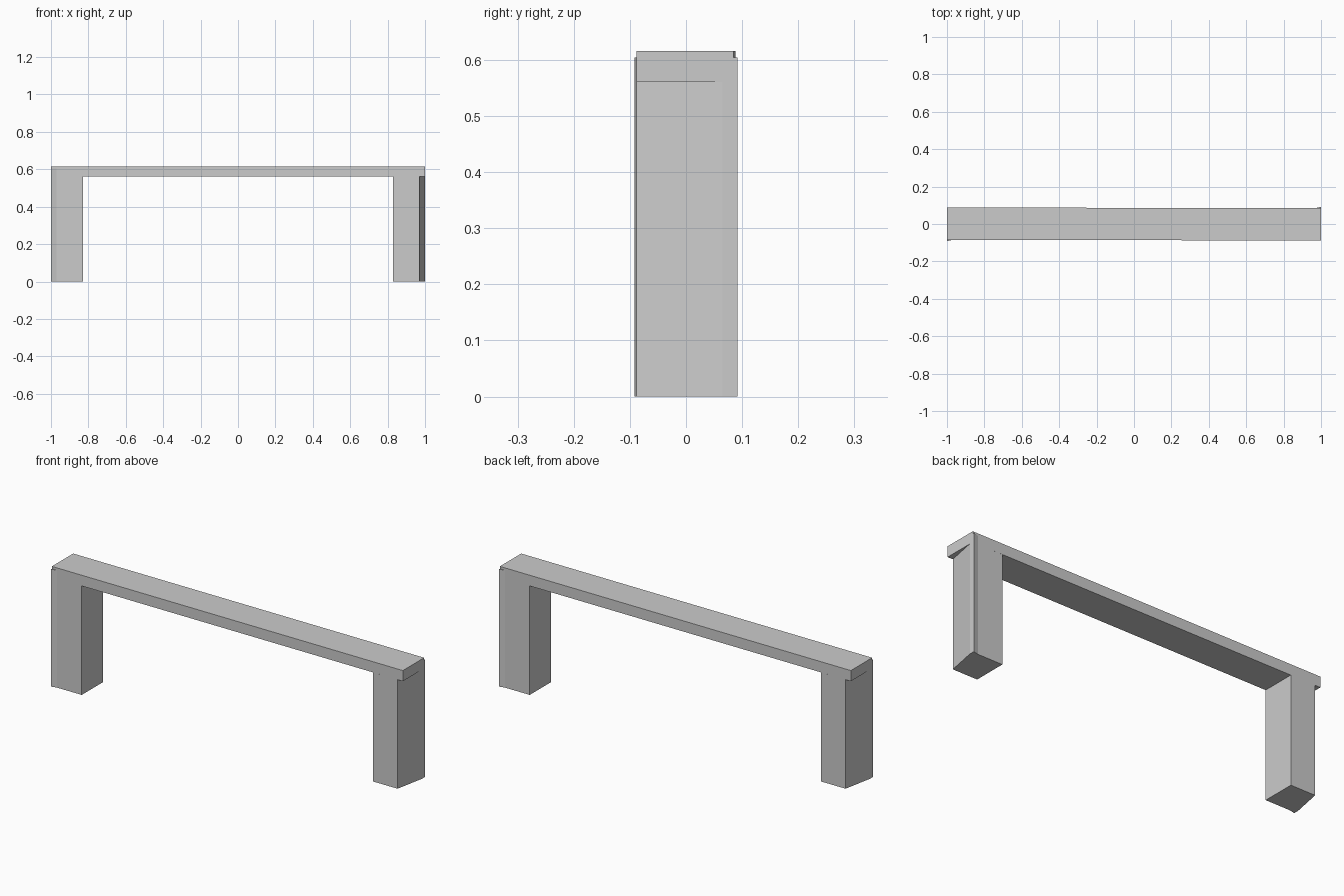
import bpy, bmesh
from math import pi
from mathutils import Matrix

if "Cube" in bpy.data.objects:
    bpy.data.objects.remove(bpy.data.objects["Cube"])

BEAM_BOTTOM, LIP_TOP, TOP = 0.561, 0.604, 0.616


def prism(name, outline, z0, z1, turned=False):
    """Extrude a plan outline from z0 to z1, optionally half-turned about z."""
    bm = bmesh.new()
    face = bm.faces.new([bm.verts.new((x, y, z0)) for x, y in outline])
    top = bmesh.ops.extrude_face_region(bm, geom=[face])["geom"]
    bmesh.ops.translate(bm, vec=(0, 0, z1 - z0),
                        verts=[v for v in top if isinstance(v, bmesh.types.BMVert)])
    if turned:
        bm.transform(Matrix.Rotation(pi, 4, "Z"))
    bmesh.ops.recalc_face_normals(bm, faces=bm.faces)
    mesh = bpy.data.meshes.new(name)
    bm.to_mesh(mesh)
    bm.free()
    obj = bpy.data.objects.new(name, mesh)
    bpy.context.collection.objects.link(obj)
    return obj


# Top beam, very slightly skewed in plan
prism("top_beam", [(-1, -0.085), (1, -0.088), (1, 0.085), (-1, 0.088)],
      BEAM_BOTTOM, TOP)

# Legs with a slanted outer face, and the corner lip that runs up the beam side
leg = [(0.83, -0.088), (0.97, -0.088), (1, 0.065), (1, 0.092),
       (0.97, 0.085), (0.83, 0.085)]
lip = [(0.97, 0.085), (1, 0.085), (1, 0.092)]
for side, turned in (("right", False), ("left", True)):
    prism(side + "_leg", leg, 0, BEAM_BOTTOM, turned)
    prism(side + "_corner_lip", lip, BEAM_BOTTOM, LIP_TOP, turned)
